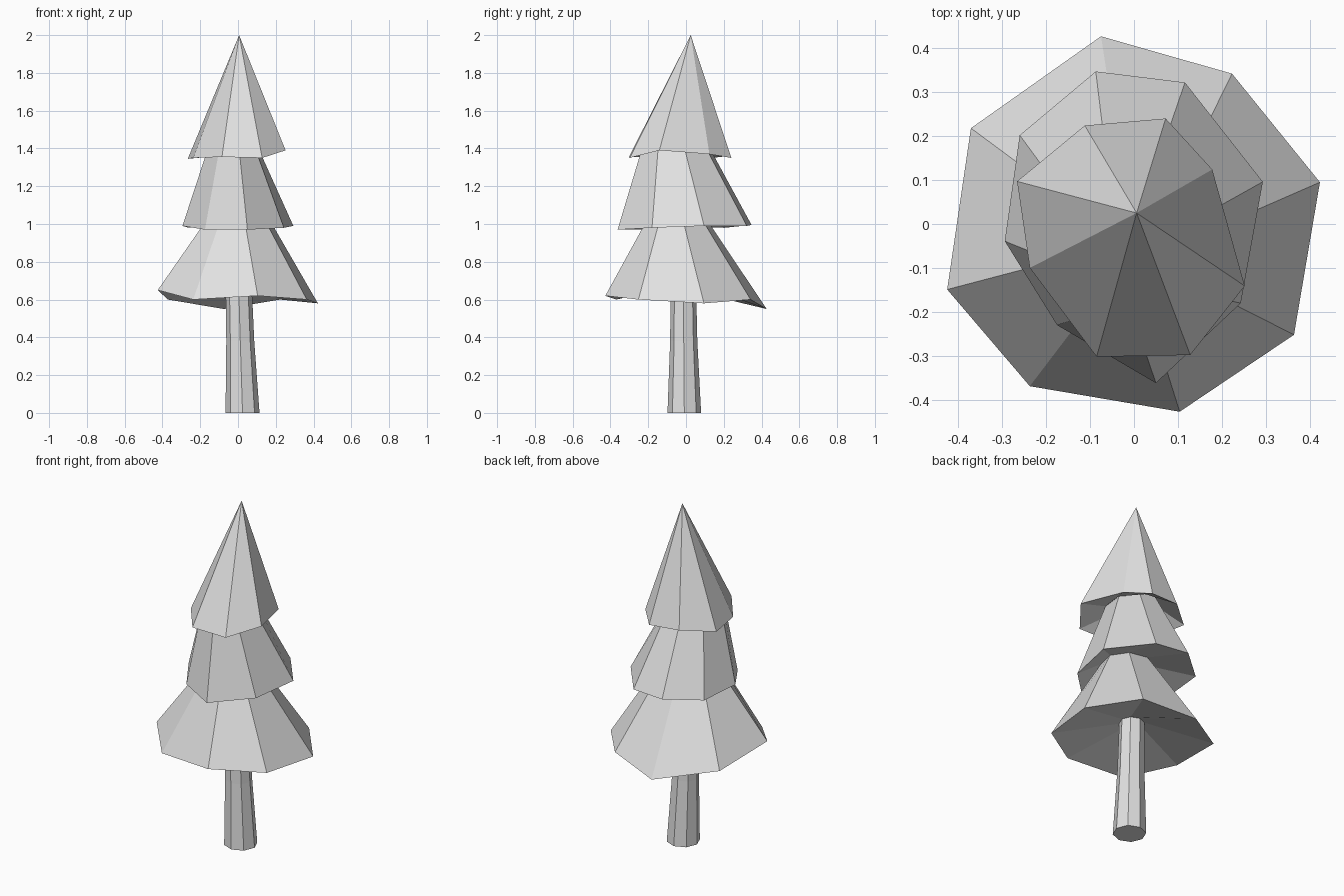
import bpy
import bmesh
from math import cos, sin, radians

cube = bpy.data.objects.get("Cube")
if cube:
    bpy.data.objects.remove(cube, do_unlink=True)

SIDES = 8

# One plain light grey for the whole tree
GREY = (0.75, 0.75, 0.75, 1.0)
grey = bpy.data.materials.new("light_grey")
grey.use_nodes = True
grey.diffuse_color = GREY
grey.node_tree.nodes["Principled BSDF"].inputs["Base Color"].default_value = GREY


def ring(x, y, z, rx, ry, phase=90):
    """Clockwise octagonal ring, starting near the back."""
    angles = [radians(phase - i * 360 / SIDES) for i in range(SIDES)]
    return [(x + rx * cos(a), y + ry * sin(a), z) for a in angles]


def build_loft(name, rings, close_bottom=False, tip=None):
    """Skin a stack of rings from the bottom up, ending in an optional tip."""
    bm = bmesh.new()
    loops = [[bm.verts.new(p) for p in r] for r in rings]
    for low, high in zip(loops, loops[1:]):
        for i in range(SIDES):
            j = (i + 1) % SIDES
            bm.faces.new((low[j], low[i], high[i], high[j]))
    if close_bottom:
        bm.faces.new(loops[0])
    if tip:
        point = bm.verts.new(tip)
        for i in range(SIDES):
            bm.faces.new((loops[-1][(i + 1) % SIDES], loops[-1][i], point))
    mesh = bpy.data.meshes.new(name)
    bm.to_mesh(mesh)
    bm.free()
    mesh.materials.append(grey)
    obj = bpy.data.objects.new(name, mesh)
    bpy.context.collection.objects.link(obj)
    return obj


# Rings where the parts meet, tucked up inside the tier above
trunk_base = ring(0.024, -0.009, 0, 0.09, 0.089)
trunk_middle = ring(0.012, -0.012, 0.38, 0.074, 0.072)
trunk_top = ring(0.003, -0.014, 0.69, 0.069, 0.067)
lower_neck = ring(0.003, -0.05, 1.06, 0.145, 0.138, phase=100)
upper_neck = ring(-0.028, -0.058, 1.44, 0.122, 0.168, phase=104)

# Uneven, hand-pulled rims of the three branch tiers
lower_rim = [(-0.075, 0.427, 0.55), (0.223, 0.342, 0.6), (0.423, 0.095, 0.58),
             (0.364, -0.252, 0.6), (0.104, -0.427, 0.62), (-0.237, -0.369, 0.6),
             (-0.425, -0.149, 0.65), (-0.371, 0.218, 0.6)]
middle_rim = [(-0.087, 0.347, 0.995), (0.116, 0.322, 0.99), (0.293, 0.096, 0.99),
              (0.243, -0.18, 0.98), (0.05, -0.362, 0.97), (-0.175, -0.23, 0.97),
              (-0.294, -0.039, 0.99), (-0.26, 0.202, 0.98)]
upper_rim = [(-0.112, 0.224, 1.36), (0.072, 0.24, 1.35), (0.178, 0.124, 1.37),
             (0.252, -0.141, 1.39), (0.128, -0.298, 1.35), (-0.085, -0.302, 1.355),
             (-0.237, -0.1, 1.35), (-0.266, 0.097, 1.345)]

# Trunk and tiers, each tier starting with its hollow underside
build_loft("trunk", [trunk_base, trunk_middle, trunk_top], close_bottom=True)
build_loft("lower_branches", [trunk_top, lower_rim, lower_neck])
build_loft("middle_branches", [lower_neck, middle_rim, upper_neck])
build_loft("top_branches", [upper_neck, upper_rim], tip=(0.006, 0.025, 2.0))
